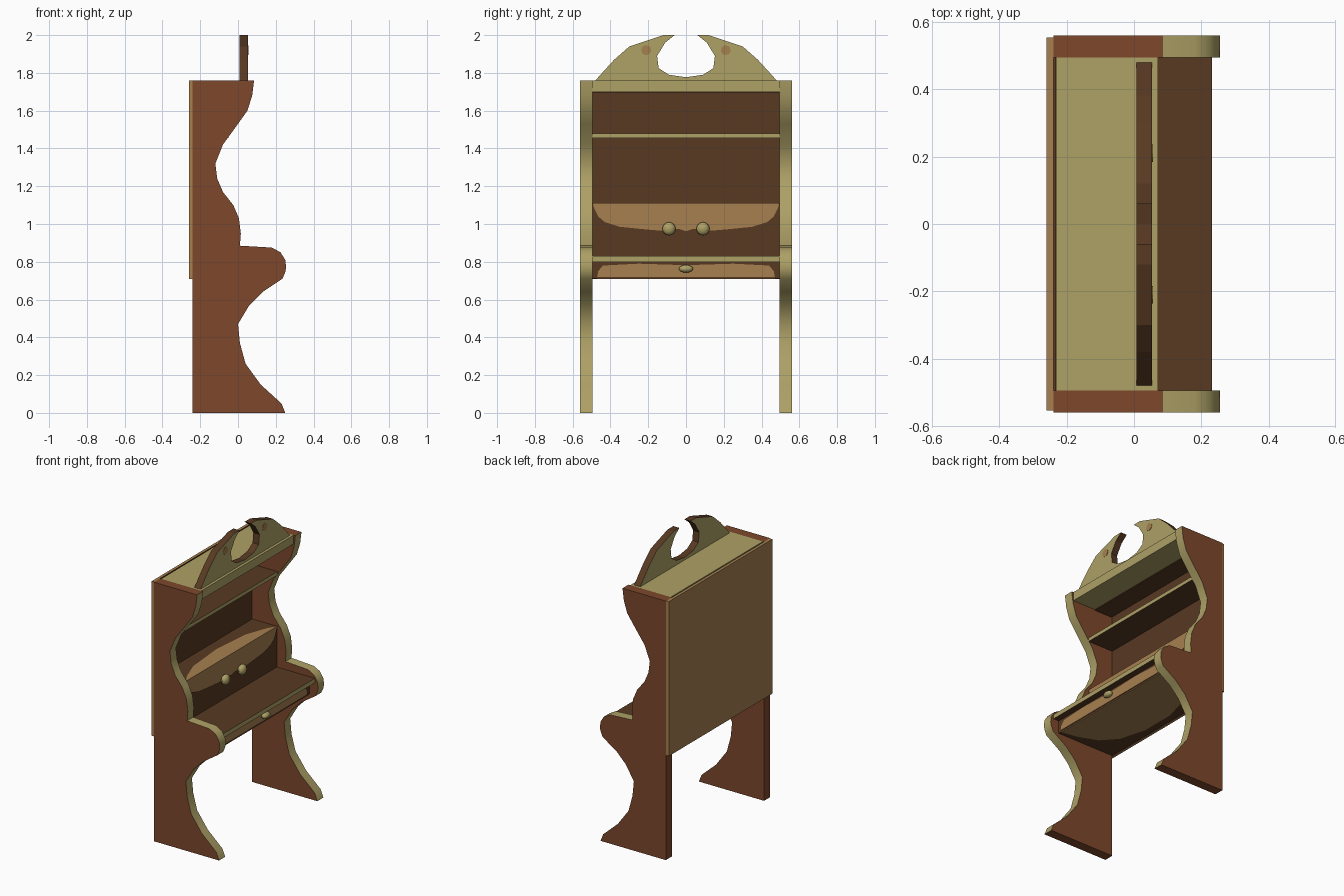
import bpy, bmesh, math
from mathutils import Vector, Matrix

if "Cube" in bpy.data.objects:
    bpy.data.objects.remove(bpy.data.objects["Cube"])


def material(name, rgb):
    m = bpy.data.materials.new(name)
    lin = [c / 12.92 if c <= 0.04045 else ((c + 0.055) / 1.055) ** 2.4 for c in rgb]
    m.diffuse_color = (*lin, 1)
    m.use_nodes = True
    m.node_tree.nodes["Principled BSDF"].inputs["Base Color"].default_value = m.diffuse_color
    return m


KHAKI = material("khaki trim", (0.68, 0.63, 0.40))
RED = material("red brown wood", (0.49, 0.28, 0.17))
DARK = material("dark brown wood", (0.345, 0.225, 0.135))
TAN = material("tan wood", (0.65, 0.50, 0.31))


def finish(name, bm, mats, rule=None, smooth=False):
    bmesh.ops.recalc_face_normals(bm, faces=bm.faces[:])
    if rule:
        for f in bm.faces:
            f.material_index = rule(f.normal, f.calc_center_median())
    me = bpy.data.meshes.new(name)
    bm.to_mesh(me)
    bm.free()
    for m in mats:
        me.materials.append(m)
    if smooth:
        me.shade_smooth()
        me.set_sharp_from_angle(angle=math.radians(40))
    ob = bpy.data.objects.new(name, me)
    bpy.context.collection.objects.link(ob)
    return ob


def prism(name, pts, axis, lo, hi, mats, rule=None, smooth=False):
    """Extrude a 2D outline along an axis from lo to hi."""
    place = {"x": lambda a, b: (lo, a, b), "y": lambda a, b: (a, lo, b),
             "z": lambda a, b: (a, b, lo)}[axis]
    bm = bmesh.new()
    face = bm.faces.new([bm.verts.new(place(a, b)) for a, b in pts])
    new = bmesh.ops.extrude_face_region(bm, geom=[face])["geom"]
    d = Vector([hi - lo if axis == c else 0 for c in "xyz"])
    bmesh.ops.translate(bm, vec=d, verts=[v for v in new if isinstance(v, bmesh.types.BMVert)])
    return finish(name, bm, mats, rule, smooth)


def box(name, x, y, z, mats, rule=None):
    return prism(name, [(x[0], y[0]), (x[1], y[0]), (x[1], y[1]), (x[0], y[1])],
                 "z", z[0], z[1], mats, rule)


def knob(name, loc, size):
    bm = bmesh.new()
    bmesh.ops.create_uvsphere(bm, u_segments=12, v_segments=8, radius=1)
    bmesh.ops.transform(bm, matrix=Matrix.Translation(loc) @ Matrix.Diagonal((*size, 1)), verts=bm.verts)
    return finish(name, bm, [KHAKI], smooth=True)


def mirrored(half):
    """Complete an outline given for negative first coordinate."""
    return half + [(-a, b) for a, b in reversed(half) if a != 0]


def front_is_one(n, c):
    return 1 if n.x > 0.5 else 0


# scrolled side panels with khaki front edges
side = [(-0.24, 0), (0.25, 0), (0.23, 0.05), (0.12, 0.15), (0.04, 0.26), (0.01, 0.37),
        (0.0, 0.47), (0.06, 0.57), (0.13, 0.64), (0.235, 0.71), (0.25, 0.745),
        (0.255, 0.77), (0.25, 0.81), (0.225, 0.85), (0.18, 0.875), (0.01, 0.885),
        (0.015, 0.95), (0.005, 1.03), (-0.025, 1.10), (-0.08, 1.17), (-0.11, 1.24),
        (-0.12, 1.32), (-0.08, 1.42), (0.0, 1.53), (0.05, 1.60), (0.075, 1.68),
        (0.085, 1.76), (-0.24, 1.76)]


def edge_rule(n, c):
    return int(abs(n.y) < 0.5 and c.x > -0.2 and 0.001 < c.z < 1.759)


for s, tag in ((-1, "left"), (1, "right")):
    prism(tag + "_side_panel", side, "y", s * 0.495, s * 0.56, [RED, KHAKI], edge_rule, True)

# back board, dark on the inside
box("back_board", (-0.26, -0.24), (-0.555, 0.555), (0.71, 1.76), [TAN, DARK], front_is_one)

# top board and the dark rear half of its underside
W = (-0.495, 0.495)
box("top_board", (-0.232, 0.072), W, (1.70, 1.76), [KHAKI])
box("top_underside", (-0.235, -0.10), W, (1.695, 1.70), [DARK])

# upper shelf
box("upper_shelf", (-0.24, -0.05), W, (1.455, 1.48), [DARK, KHAKI], front_is_one)

# crest with open round cut-out
crest = mirrored([(-0.48, 1.76), (-0.435, 1.81), (-0.38, 1.87), (-0.30, 1.94), (-0.12, 2.0),
                  (-0.06, 2.0), (-0.11, 1.96), (-0.153, 1.89), (-0.145, 1.825),
                  (-0.09, 1.79), (0, 1.777)])
prism("crest", crest, "x", 0.008, 0.054, [DARK, KHAKI], lambda n, c: int(abs(n.x) > 0.9))
for s, tag in ((-1, "left"), (1, "right")):
    disc = [(s * 0.21 + 0.026 * math.cos(i * math.pi / 6), 1.92 + 0.026 * math.sin(i * math.pi / 6))
            for i in range(12)]
    prism(tag + "_crest_disc", disc, "x", 0.054, 0.056, [TAN])

# cabinet box with tan inlay on its front and top
box("cabinet_box", (-0.24, -0.055), W, (0.83, 1.107), [DARK])
inlay = mirrored([(-0.494, 1.11), (-0.485, 1.08), (-0.465, 1.04), (-0.43, 1.01), (-0.35, 0.985),
                  (-0.20, 0.97), (-0.10, 0.962), (-0.04, 0.975), (0, 0.962)])
prism("cabinet_front_inlay", inlay, "x", -0.055, -0.05, [TAN])
lens = [(-0.05, -0.49), (-0.09, -0.42), (-0.14, -0.28), (-0.165, 0), (-0.14, 0.28),
        (-0.09, 0.42), (-0.05, 0.49)]
prism("cabinet_top_inlay", lens, "z", 1.107, 1.11, [TAN])
for s, tag in ((-1, "left"), (1, "right")):
    knob(tag + "_cabinet_knob", (s * 0.09, 0, 0) and (-0.03, s * 0.09, 0.975), (0.025, 0.035, 0.035))

# writing surface
box("desk_top", (-0.24, 0.232), W, (0.80, 0.83), [DARK, KHAKI], front_is_one)

# drawer with tan inlay on its front and underside
box("drawer_box", (-0.24, 0.19), W, (0.712, 0.80), [DARK])
drawer = mirrored([(-0.47, 0.72), (-0.465, 0.75), (-0.44, 0.78), (-0.25, 0.79), (0, 0.782)])
prism("drawer_front_inlay", drawer, "x", 0.19, 0.195, [TAN])
under = [(0.19, -0.47), (0.08, -0.45), (-0.05, -0.40), (-0.14, -0.30), (-0.19, -0.12),
         (-0.19, 0.12), (-0.14, 0.30), (-0.05, 0.40), (0.08, 0.45), (0.19, 0.47)]
prism("drawer_underside_inlay", under, "z", 0.709, 0.712, [TAN])
knob("drawer_knob", (0.21, 0, 0.763), (0.022, 0.038, 0.02))
